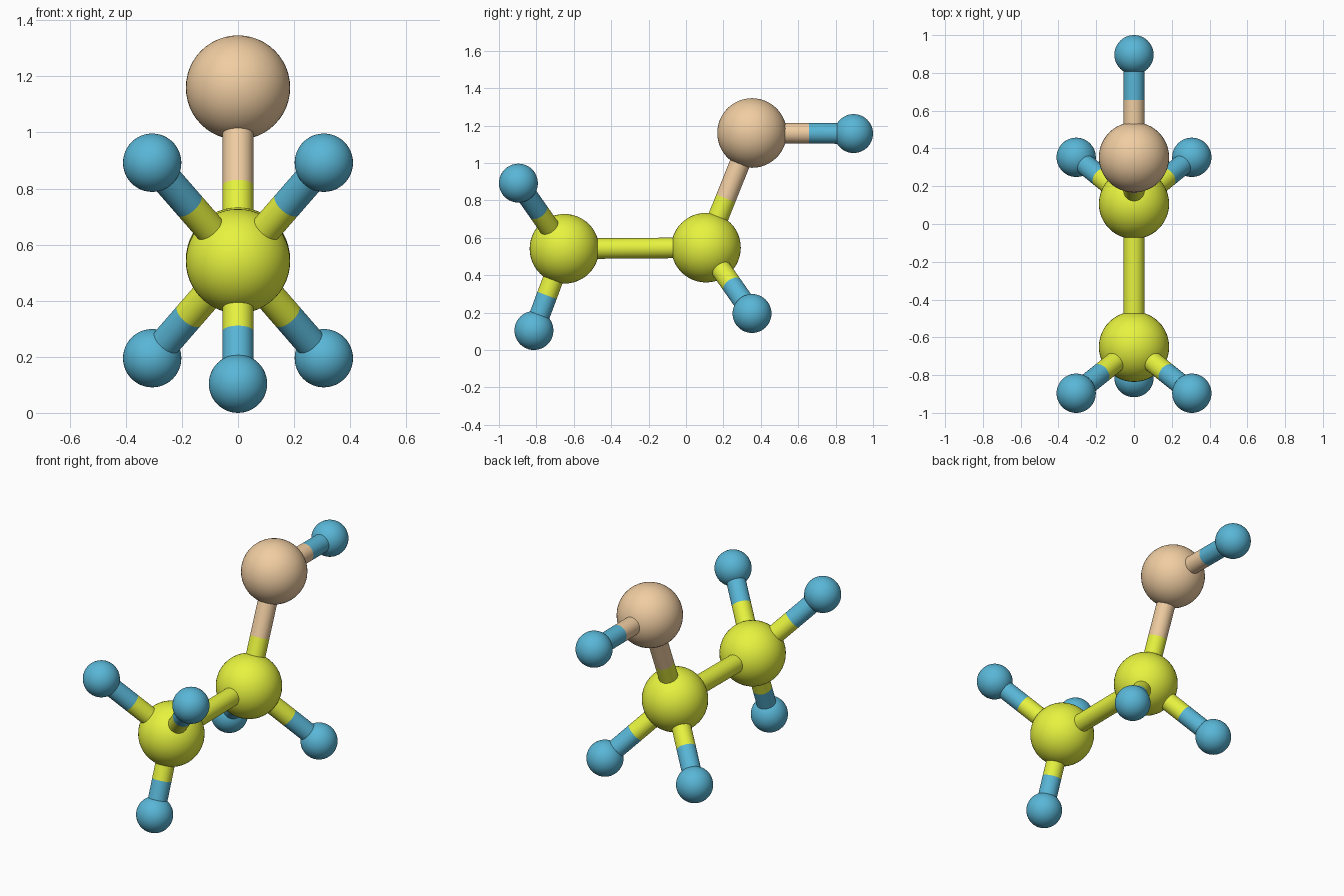
import bpy
from mathutils import Vector

if "Cube" in bpy.data.objects:
    bpy.data.objects.remove(bpy.data.objects["Cube"])

BOND_R = 0.055


def material(name, rgb):
    m = bpy.data.materials.new(name)
    m.diffuse_color = (*rgb, 1)
    m.use_nodes = True
    m.node_tree.nodes["Principled BSDF"].inputs["Base Color"].default_value = m.diffuse_color
    return m


# element: (sphere radius, material)
ELEMENTS = {
    "carbon": (0.186, material("yellow_green", (0.80, 0.90, 0.05))),
    "oxygen": (0.186, material("tan", (0.87, 0.61, 0.36))),
    "hydrogen": (0.104, material("blue", (0.10, 0.47, 0.68))),
}

# atom name: (element, centre)
ATOMS = {
    "methyl_carbon": ("carbon", (0, -0.65, 0.541)),
    "middle_carbon": ("carbon", (0, 0.107, 0.547)),
    "oxygen": ("oxygen", (0, 0.353, 1.16)),
    "hydroxyl_hydrogen": ("hydrogen", (0, 0.896, 1.157)),
    "methyl_hydrogen_bottom": ("hydrogen", (0, -0.813, 0.104)),
}
# mirrored hydrogen pairs
for side, s in (("left", -1), ("right", 1)):
    ATOMS["methyl_hydrogen_" + side] = ("hydrogen", (s * 0.306, -0.896, 0.892))
    ATOMS["middle_hydrogen_" + side] = ("hydrogen", (s * 0.306, 0.353, 0.195))

# (first atom, second atom, fraction of the length where the colour changes)
BONDS = [
    ("methyl_carbon", "middle_carbon", 0.5),
    ("middle_carbon", "oxygen", 0.43),
    ("oxygen", "hydroxyl_hydrogen", 0.56),
    ("methyl_carbon", "methyl_hydrogen_bottom", 0.57),
    ("methyl_carbon", "methyl_hydrogen_left", 0.57),
    ("methyl_carbon", "methyl_hydrogen_right", 0.57),
    ("middle_carbon", "middle_hydrogen_left", 0.57),
    ("middle_carbon", "middle_hydrogen_right", 0.57),
]


def finish(name, mat):
    ob = bpy.context.object
    ob.name = name
    ob.data.materials.append(mat)
    bpy.ops.object.shade_smooth()


def half_bond(name, a, b, mat):
    d = b - a
    bpy.ops.mesh.primitive_cylinder_add(
        vertices=32, radius=BOND_R, depth=d.length, end_fill_type='NOTHING',
        location=(a + b) / 2, rotation=d.to_track_quat('Z', 'Y').to_euler())
    finish(name, mat)


# atom balls
for name, (element, centre) in ATOMS.items():
    radius, mat = ELEMENTS[element]
    bpy.ops.mesh.primitive_uv_sphere_add(segments=48, ring_count=24,
                                         radius=radius, location=centre)
    finish(name, mat)

# two-coloured bond sticks
for first, second, fraction in BONDS:
    a, b = Vector(ATOMS[first][1]), Vector(ATOMS[second][1])
    split = a.lerp(b, fraction)
    label = f"bond_{first}_to_{second}"
    half_bond(label + "_start", a, split, ELEMENTS[ATOMS[first][0]][1])
    half_bond(label + "_end", split, b, ELEMENTS[ATOMS[second][0]][1])
